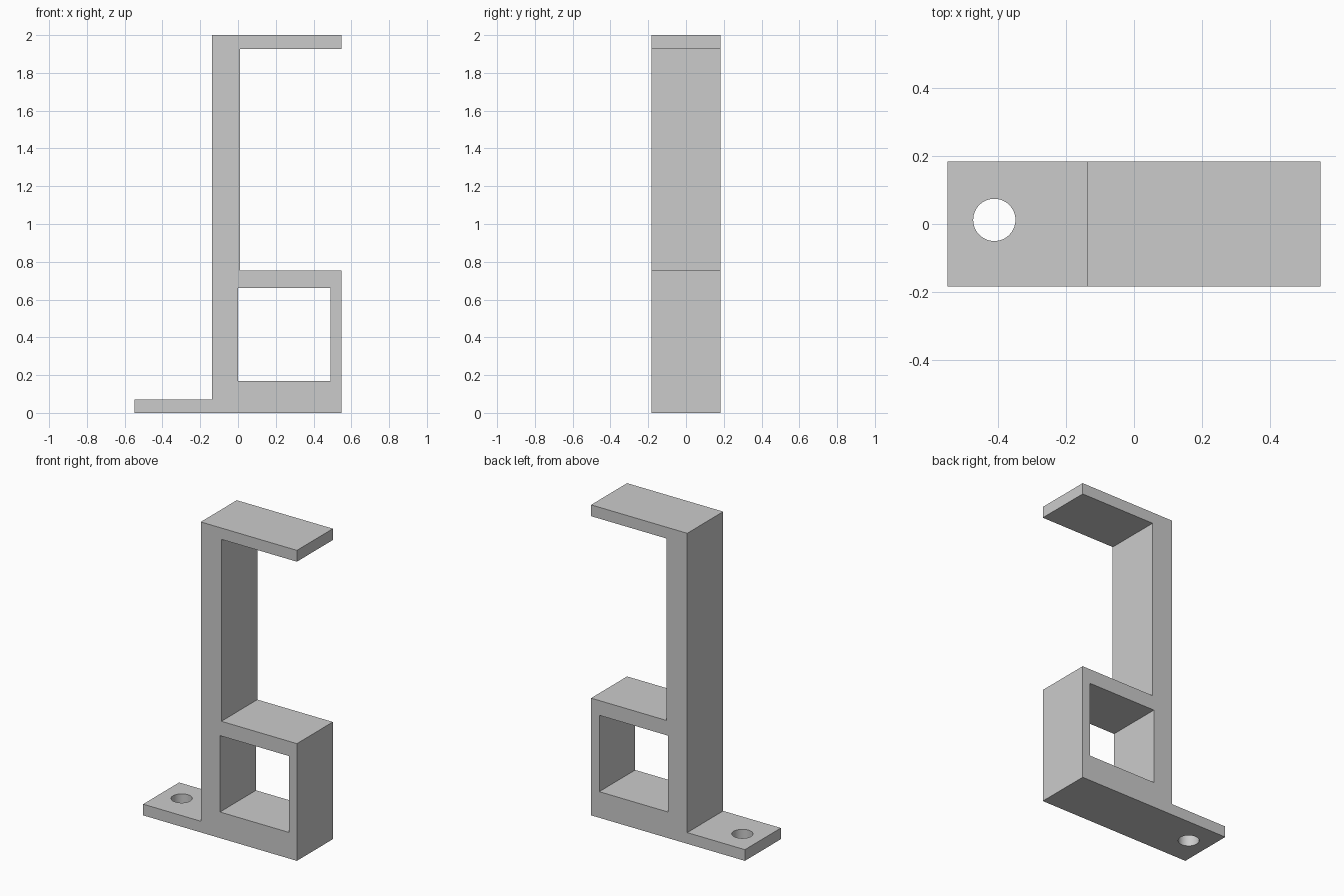
import bpy
import bmesh

cube = bpy.data.objects.get("Cube")
if cube:
    bpy.data.objects.remove(cube, do_unlink=True)

HALF_X = 0.548
HALF_Y = 0.183

grey = bpy.data.materials.new("plain_grey")
grey.use_nodes = True
grey.diffuse_color = (0.6, 0.6, 0.6, 1)
grey.node_tree.nodes["Principled BSDF"].inputs["Base Color"].default_value = grey.diffuse_color


def extruded(name, profile, half_depth):
    """Solid made by extruding an x-z outline along y."""
    bm = bmesh.new()
    face = bm.faces.new([bm.verts.new((x, -half_depth, z)) for x, z in profile])
    result = bmesh.ops.extrude_face_region(bm, geom=[face])
    moved = [v for v in result["geom"] if isinstance(v, bmesh.types.BMVert)]
    bmesh.ops.translate(bm, verts=moved, vec=(0, 2 * half_depth, 0))
    bmesh.ops.recalc_face_normals(bm, faces=bm.faces)
    mesh = bpy.data.meshes.new(name)
    bm.to_mesh(mesh)
    bm.free()
    mesh.materials.append(grey)
    obj = bpy.data.objects.new(name, mesh)
    bpy.context.collection.objects.link(obj)
    return obj


def cut(target, cutter):
    """Subtract the cutter, then discard it."""
    cutter.hide_render = True
    mod = target.modifiers.new("cut", "BOOLEAN")
    mod.operation = "DIFFERENCE"
    mod.solver = "EXACT"
    mod.object = cutter
    bpy.context.view_layer.objects.active = target
    bpy.ops.object.modifier_apply(modifier=mod.name)
    bpy.data.objects.remove(cutter, do_unlink=True)


# Bracket outline: foot, upright post, top lip and box
bracket = extruded("bracket", [
    (-HALF_X, 0), (HALF_X, 0), (HALF_X, 0.755), (0.01, 0.755),
    (0.01, 1.927), (HALF_X, 1.927), (HALF_X, 2), (-0.137, 2),
    (-0.137, 0.072), (-HALF_X, 0.072)], HALF_Y)

# Square opening through the box
cut(bracket, extruded("box_opening", [
    (0, 0.168), (0.49, 0.168), (0.49, 0.66), (0, 0.66)], 0.5))

# Round screw hole through the foot
bpy.ops.mesh.primitive_cylinder_add(vertices=64, radius=0.062, depth=0.4,
                                    location=(-0.41, 0.012, 0.03))
screw_hole = bpy.context.object
screw_hole.data.materials.append(grey)
bpy.context.view_layer.update()
cut(bracket, screw_hole)

# Smooth hole wall, sharp edges elsewhere
bpy.ops.object.select_all(action="DESELECT")
bracket.select_set(True)
bpy.context.view_layer.objects.active = bracket
bpy.ops.object.shade_smooth_by_angle()
